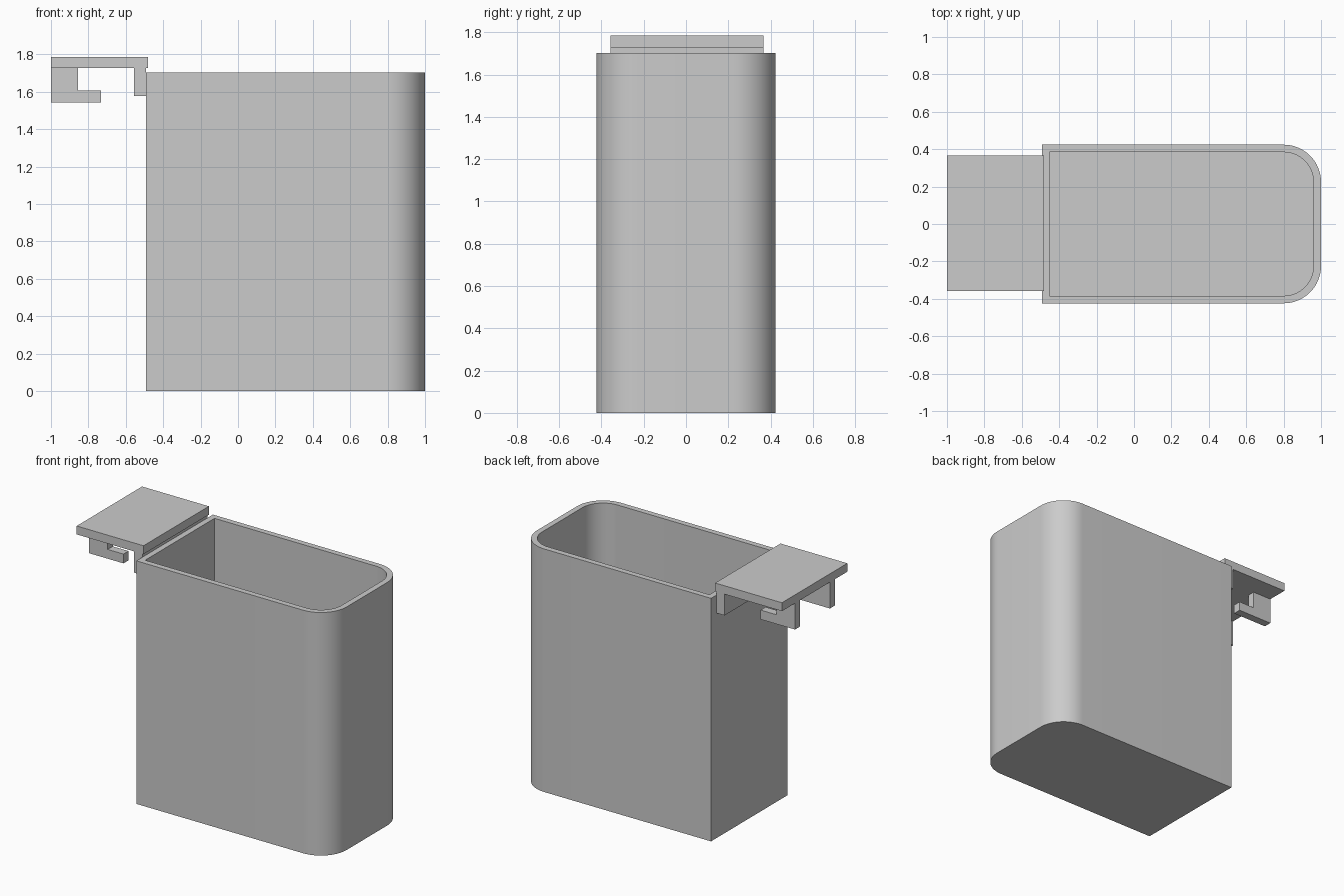
import bpy, bmesh
from math import sin, cos, pi, radians

cube = bpy.data.objects.get("Cube")
if cube:
    bpy.data.objects.remove(cube, do_unlink=True)

grey = bpy.data.materials.new("light grey plastic")
grey.use_nodes = True
color = (0.6, 0.6, 0.6, 1)
grey.diffuse_color = color
grey.node_tree.nodes["Principled BSDF"].inputs["Base Color"].default_value = color


def finish(name, bm):
    bmesh.ops.recalc_face_normals(bm, faces=bm.faces)
    mesh = bpy.data.meshes.new(name)
    bm.to_mesh(mesh)
    bm.free()
    mesh.materials.append(grey)
    obj = bpy.data.objects.new(name, mesh)
    bpy.context.collection.objects.link(obj)
    return obj


def outline(x0, x1, half, r, steps=16):
    """Square on the -x end, rounded corners on the +x end."""
    arc = [(x1 - r + r * sin(a), half - r + r * cos(a))
           for a in (pi / 2 * i / steps for i in range(steps + 1))]
    return [(x0, half)] + arc + [(x, -y) for x, y in reversed(arc)] + [(x0, -half)]


def extrude_y(name, profile, y0, y1):
    """Solid from an x-z profile, swept along y."""
    bm = bmesh.new()
    face = bm.faces.new([bm.verts.new((x, y0, z)) for x, z in profile])
    swept = bmesh.ops.extrude_face_region(bm, geom=[face])["geom"]
    verts = [v for v in swept if isinstance(v, bmesh.types.BMVert)]
    bmesh.ops.translate(bm, verts=verts, vec=(0, y1 - y0, 0))
    return finish(name, bm)


# Open bin: outer shell, rim, inner wall and floor from four stacked loops
TOP, WALL, BACK = 1.703, 0.04, -0.491
outer = outline(BACK, 1.0, 0.424, 0.2)
inner = outline(BACK + WALL, 1.0 - WALL, 0.424 - WALL, 0.2 - WALL)
bm = bmesh.new()
loops = [[bm.verts.new((x, y, z)) for x, y in ring]
         for ring, z in ((outer, 0), (outer, TOP), (inner, TOP), (inner, WALL))]
for low, high in zip(loops, loops[1:]):
    for i in range(len(low)):
        j = (i + 1) % len(low)
        bm.faces.new((low[i], low[j], high[j], high[i]))
bm.faces.new(loops[0])
bm.faces.new(loops[-1])
bin_body = finish("bin_body", bm)
bpy.context.view_layer.objects.active = bin_body
bin_body.select_set(True)
bpy.ops.object.shade_smooth_by_angle(angle=radians(30))

# Hanger plate with a full-width rib joining it to the flat end of the bin
extrude_y("hanger_plate_and_rib",
          [(-1, 1.786), (-0.482, 1.786), (-0.482, 1.727), (BACK, 1.727),
           (BACK, 1.578), (-0.555, 1.578), (-0.555, 1.727), (-1, 1.727)],
          -0.358, 0.366)

# Pair of L-shaped hooks under the outer edge of the plate
hook = [(-1, 1.727), (-0.855, 1.727), (-0.855, 1.608),
        (-0.733, 1.608), (-0.733, 1.543), (-1, 1.543)]
for name, y in (("front_hook", -0.193), ("rear_hook", 0.193)):
    extrude_y(name, hook, y - 0.028, y + 0.028)
